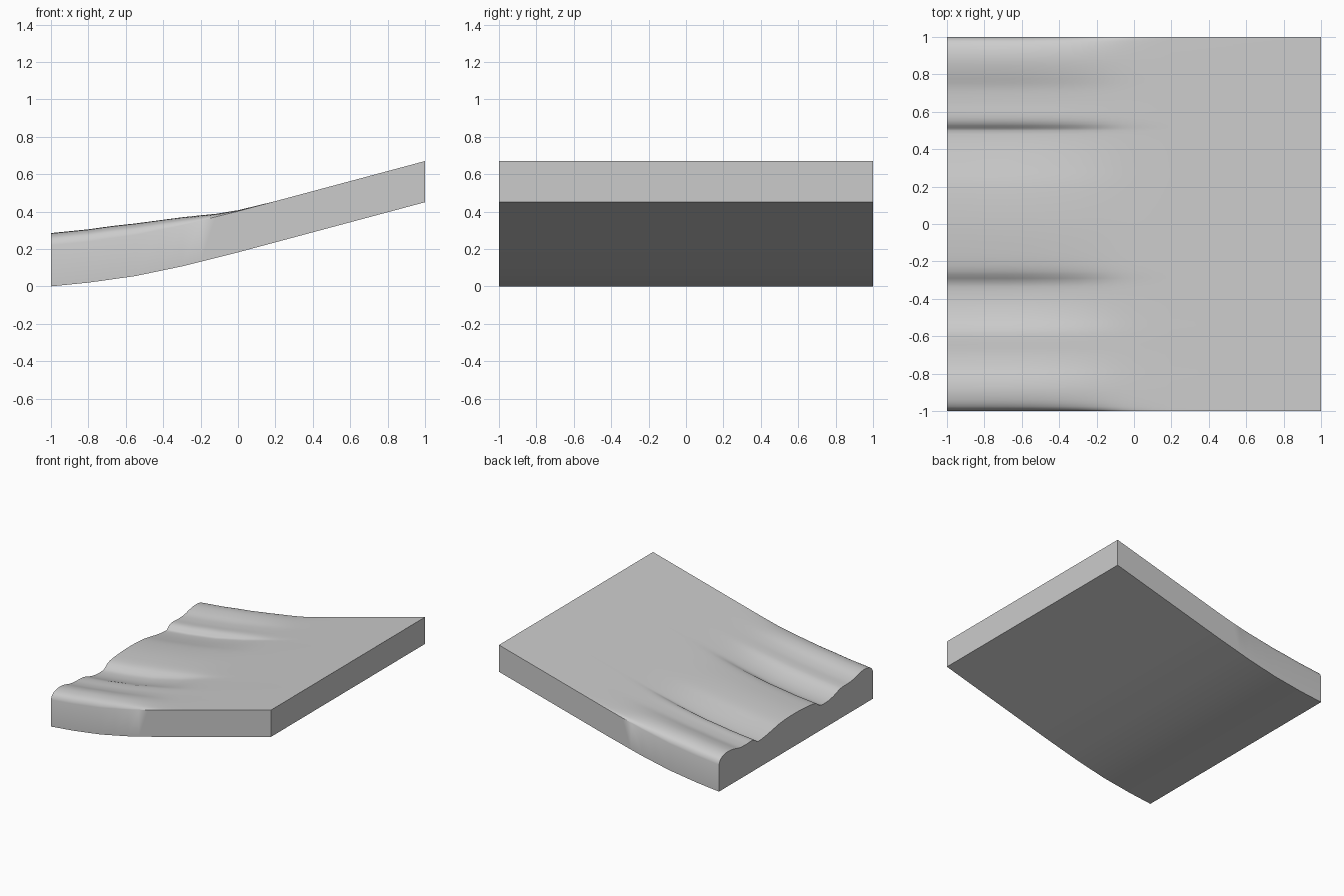
import bpy, bmesh, math

if "Cube" in bpy.data.objects:
    bpy.data.objects.remove(bpy.data.objects["Cube"])

# Underside curve (x, z): gentle bend, then a straight ramp
BASE = [(-1, 0), (-0.8, 0.02), (-0.55, 0.055), (-0.3, 0.107), (0, 0.182), (1, 0.45)]
# Strength of the surface ripples along x
FADE = [(-1, 1), (-0.6, 1), (-0.3, 0.65), (-0.2, 0.43), (-0.12, 0.24), (0, 0.08), (0.2, 0), (1, 0)]
# Ripple cross-section (y, height above the plain slab)
RIPPLE = [(-1, 0), (-0.992, 0.022), (-0.975, 0.042), (-0.94, 0.057), (-0.89, 0.064), (-0.83, 0.058),
          (-0.76, 0.04), (-0.69, 0.03), (-0.62, 0.029), (-0.57, 0.024), (-0.5, 0.001), (-0.43, -0.014),
          (-0.36, -0.018), (-0.31, -0.011), (-0.27, 0.017), (-0.22, 0.033), (-0.12, 0.043),
          (0, 0.048), (0.12, 0.046), (0.22, 0.038), (0.32, 0.02), (0.42, 0.004), (0.5, -0.001),
          (0.515, 0.009), (0.535, 0.026), (0.57, 0.036), (0.65, 0.034), (0.73, 0.038),
          (0.8, 0.055), (0.87, 0.065), (0.93, 0.06), (0.975, 0.042), (0.992, 0.022), (1, 0)]
THICK = 0.22


def sample(pts, t):
    """Monotone-ish cubic interpolation through the points."""
    i = max(k for k in range(len(pts) - 1) if pts[k][0] <= t + 1e-9)
    def slope(k):
        a, b = pts[max(k - 1, 0)], pts[min(k + 1, len(pts) - 1)]
        return (b[1] - a[1]) / (b[0] - a[0])
    (x0, z0), (x1, z1) = pts[i], pts[i + 1]
    h = x1 - x0
    u = (t - x0) / h
    return ((2*u**3 - 3*u*u + 1) * z0 + (u**3 - 2*u*u + u) * h * slope(i)
            + (3*u*u - 2*u**3) * z1 + (u**3 - u*u) * h * slope(i + 1))


def linear(pts, t):
    for (x0, z0), (x1, z1) in zip(pts, pts[1:]):
        if t <= x1 + 1e-9:
            return z0 + (z1 - z0) * (t - x0) / (x1 - x0)


def base(x):
    return linear(BASE, x)


xs = [-1, -0.9, -0.8, -0.675, -0.55, -0.42, -0.3, -0.2, -0.12, -0.06, 0, 0.1, 0.2, 1]
ys = []
for (a, _), (b, _) in zip(RIPPLE, RIPPLE[1:]):
    n = max(2, math.ceil((b - a) / 0.025))
    ys += [a + (b - a) * k / n for k in range(n)]
ys.append(1)

# Slab: top grid, bottom grid and closing walls
bm = bmesh.new()
top = [[bm.verts.new((x, y, base(x) + THICK + sample(RIPPLE, y) * linear(FADE, x))) for y in ys] for x in xs]
bot = [[bm.verts.new((x, y, base(x))) for y in ys] for x in xs]
nx, ny = len(xs), len(ys)
for i in range(nx - 1):
    for j in range(ny - 1):
        bm.faces.new((top[i][j], top[i+1][j], top[i+1][j+1], top[i][j+1]))
        bm.faces.new((bot[i][j], bot[i][j+1], bot[i+1][j+1], bot[i+1][j]))
    for j in (0, ny - 1):
        bm.faces.new((bot[i][j], bot[i+1][j], top[i+1][j], top[i][j]))
for i in (0, nx - 1):
    for j in range(ny - 1):
        bm.faces.new((bot[i][j], bot[i][j+1], top[i][j+1], top[i][j]))
bmesh.ops.recalc_face_normals(bm, faces=bm.faces)
mesh = bpy.data.meshes.new("ramp_slab")
bm.to_mesh(mesh)
bm.free()

slab = bpy.data.objects.new("ramp_slab", mesh)
bpy.context.collection.objects.link(slab)
grey = bpy.data.materials.new("plain_grey")
grey.diffuse_color = (0.6, 0.6, 0.6, 1)
grey.use_nodes = True
grey.node_tree.nodes["Principled BSDF"].inputs["Base Color"].default_value = grey.diffuse_color
mesh.materials.append(grey)
bpy.context.view_layer.objects.active = slab
slab.select_set(True)
bpy.ops.object.shade_smooth_by_angle(angle=math.radians(35))
